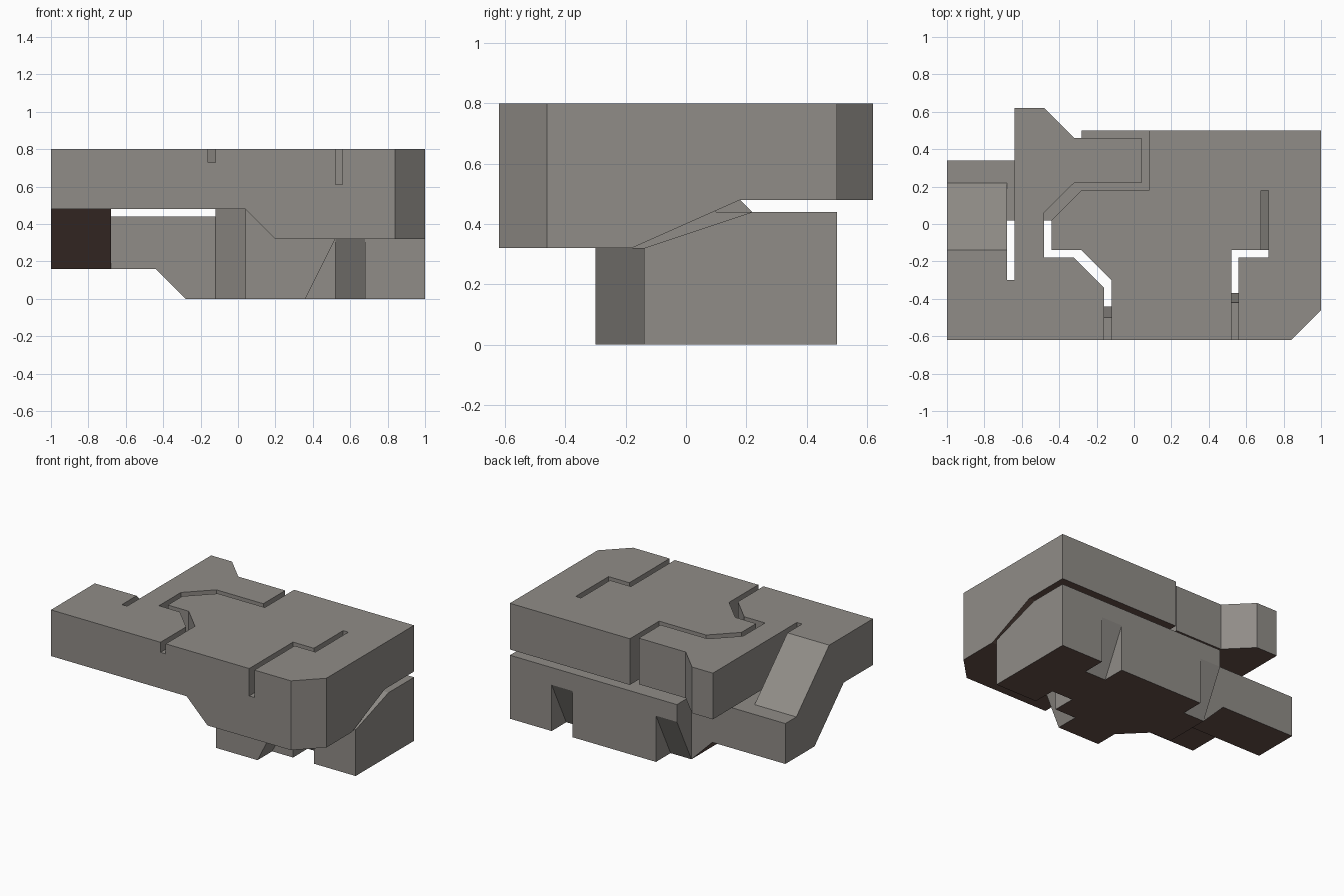
import bpy, bmesh
from mathutils import Vector

cube = bpy.data.objects.get("Cube")
if cube:
    bpy.data.objects.remove(cube, do_unlink=True)


def material(name, rgb):
    mat = bpy.data.materials.new(name)
    mat.use_nodes = True
    mat.diffuse_color = (*rgb, 1)
    mat.node_tree.nodes["Principled BSDF"].inputs["Base Color"].default_value = (*rgb, 1)
    return mat


GREY = material("warm grey stone", (0.28, 0.265, 0.245))
BROWN = material("dark brown underside", (0.13, 0.08, 0.066))


def prism(name, axis, points, low, high):
    """Extrude a flat outline along an axis; the outline uses the other two axes in order."""
    def place(p, d):
        co = list(p)
        co.insert("xyz".index(axis), d)
        return Vector(co)
    bm = bmesh.new()
    face = bm.faces.new([bm.verts.new(place(p, low)) for p in points])
    step = place((0, 0), high - low)
    new = bmesh.ops.extrude_face_region(bm, geom=[face])["geom"]
    bmesh.ops.translate(bm, vec=step, verts=[v for v in new if isinstance(v, bmesh.types.BMVert)])
    bmesh.ops.recalc_face_normals(bm, faces=bm.faces)
    mesh = bpy.data.meshes.new(name)
    bm.to_mesh(mesh)
    bm.free()
    mesh.materials.append(GREY)
    mesh.materials.append(BROWN)
    obj = bpy.data.objects.new(name, mesh)
    bpy.context.collection.objects.link(obj)
    return obj


def cut(obj, axis, points, low, high):
    """Carve a prism out of a part."""
    cutter = prism("cutter", axis, points, low, high)
    cutter.hide_render = True
    mod = obj.modifiers.new("cut", 'BOOLEAN')
    mod.operation = 'DIFFERENCE'
    mod.solver = 'EXACT'
    mod.object = cutter
    bpy.context.view_layer.objects.active = obj
    bpy.ops.object.modifier_apply(modifier=mod.name)
    bpy.data.objects.remove(cutter, do_unlink=True)


# Upper deck, left part with the long arm reaching back
upper_side = prism("upper_side_deck", "z", [
    (-1, -.62), (-.16, -.62), (-.16, -.34), (-.32, -.18), (-.48, -.18), (-.48, .06),
    (-.32, .22), (.04, .22), (.04, .46), (-.32, .46), (-.48, .62), (-.64, .62),
    (-.64, -.3), (-1, -.3)], .48, .8)

# Upper main deck, outline includes the narrow slots
upper_main = prism("upper_main_deck", "z", [
    (-.12, -.62), (.52, -.62), (.52, -.14), (.68, -.14), (.68, .18), (.72, .18),
    (.72, -.18), (.56, -.18), (.56, -.62), (.84, -.62), (1, -.46), (1, .5), (.08, .5),
    (.08, .18), (-.28, .18), (-.44, .02), (-.44, -.14), (-.28, -.14), (-.12, -.3)], .32, .8)
# Sloped underside of the main deck
cut(upper_main, "y", [(-1, .1), (.42, .1), (.04, .48), (-1, .48)], -1, 1)
cut(upper_main, "x", [(-.405, .22), (1, .22), (1, .48), (.18, .48)], -1, 2)

# Slot floors near the front edge
floors = [
    prism("left_slot_floor", "x", [(-.62, .48), (-.62, .73), (-.5, .73), (-.44, .48)], -.16, -.12),
    prism("right_slot_floor", "x", [(-.62, .32), (-.62, .61), (-.42, .61), (-.37, .32)], .52, .56)]

# Ramp linking the two levels
ramp = prism("ramp", "x", [(-.3, .8), (-.14, .8), (.22, .44), (.34, .44),
                           (.34, .16), (.02, .16), (-.3, .48)], -1, -.68)

# Lower deck with sloped top and wedge-shaped recesses
lower = prism("lower_deck", "z", [
    (-.28, .02), (-.12, .02), (.04, -.14), (.04, -.3), (.52, -.3), (.52, -.14),
    (1, -.14), (1, .5), (-.28, .5)], 0, .44)
cut(lower, "x", [(-1, .32), (-.14, .32), (.22, .44), (.22, .6), (-1, .6)], .2, 2)
back_wedge = [(.5, .32), (.32, -.04), (.6, -.04), (.6, .32)]
cut(lower, "x", back_wedge, .52, .68)
cut(lower, "x", back_wedge, -.4, -.12)
cut(lower, "x", [(-.14, .32), (.04, -.04), (-.2, -.04), (-.2, .32)], .52, .68)
cut(lower, "y", [(.52, .32), (.34, -.04), (.6, -.04), (.6, .32)], -.4, -.14)

# Lower passage running to the ramp
passage = prism("lower_passage", "y", [(-.28, 0), (-.28, .44), (-.68, .44), (-.68, .16), (-.44, .16)],
                .02, .34)

# Pillar joining the decks
pillar = prism("joining_pillar", "z", [(-.12, .02), (.04, -.14), (.04, -.3), (.2, -.3),
                                       (.2, .1), (-.12, .1)], .3, .485)

# Undersides are brown, everything else is grey
for part in [upper_side, upper_main, ramp, lower, passage, pillar] + floors:
    for poly in part.data.polygons:
        poly.material_index = 1 if poly.normal.z < -.6 else 0
